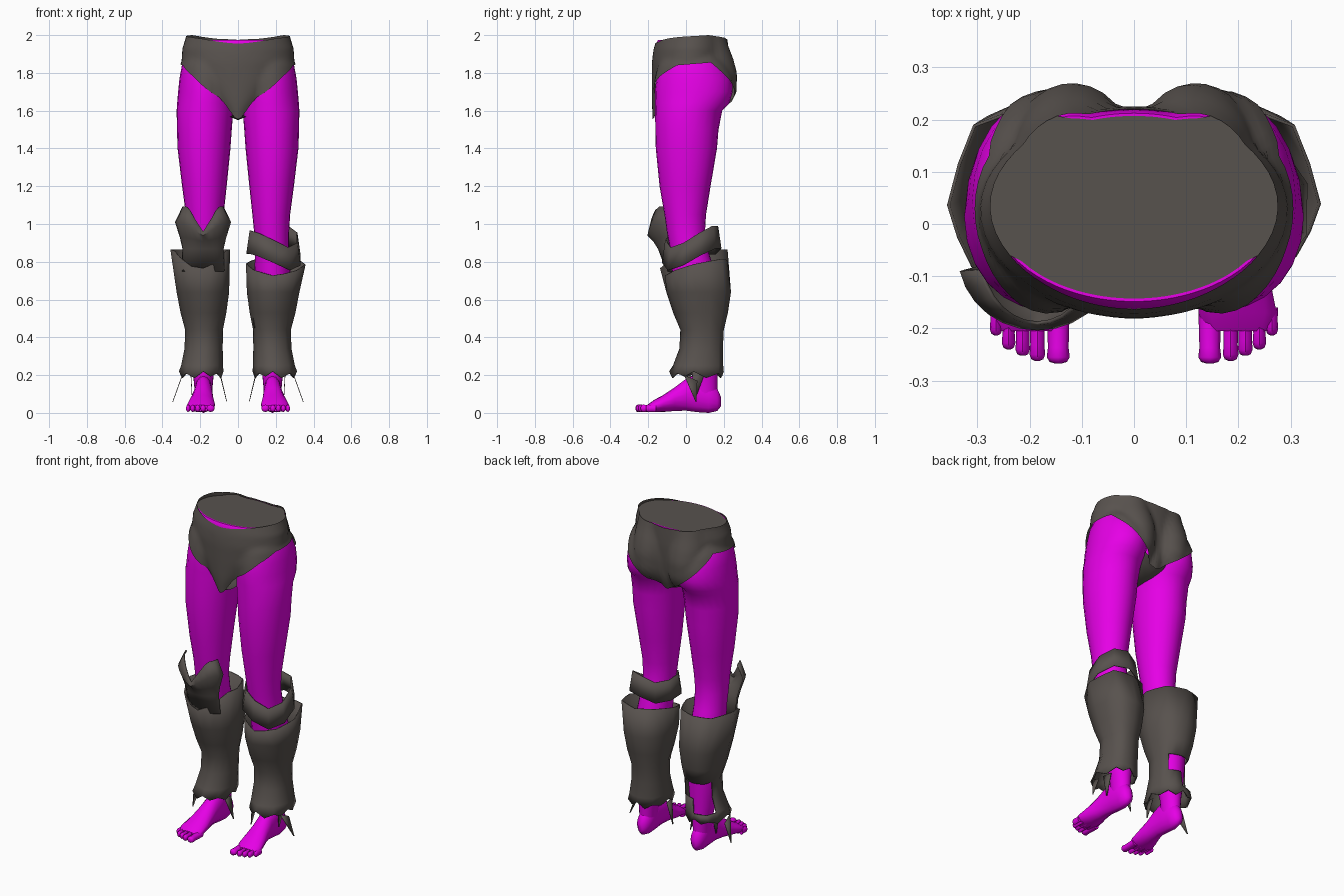
import bpy, bmesh, math
from mathutils import Vector

if "Cube" in bpy.data.objects:
    bpy.data.objects.remove(bpy.data.objects["Cube"])


def material(name, rgb):
    m = bpy.data.materials.new(name)
    m.diffuse_color = (*rgb, 1)
    m.use_nodes = True
    m.node_tree.nodes["Principled BSDF"].inputs["Base Color"].default_value = m.diffuse_color
    return m


SKIN = material("magenta_skin", (0.79, 0.0, 0.79))
DARK = material("dark_leather", (0.097, 0.084, 0.076))


def lerp_table(table, t):
    """Linear look-up in rows of (key, values...), keys ascending."""
    if t <= table[0][0]:
        return table[0][1:]
    for a, b in zip(table, table[1:]):
        if t <= b[0]:
            k = (t - a[0]) / (b[0] - a[0])
            return [p + (q - p) * k for p, q in zip(a[1:], b[1:])]
    return table[-1][1:]


def loft(name, rings, mat, closed=True, caps=(False, False), skip=None, angle=50, thick=0):
    """Skin a list of equally long point rings."""
    bm = bmesh.new()
    vs = [[bm.verts.new(p) for p in r] for r in rings]
    n = len(rings[0])
    for i in range(len(rings) - 1):
        for j in range(n if closed else n - 1):
            if skip and skip(i, j):
                continue
            k = (j + 1) % n
            bm.faces.new((vs[i][j], vs[i][k], vs[i + 1][k], vs[i + 1][j]))
    for use, ring in zip(caps, (vs[0], vs[-1])):
        if use:
            bm.faces.new(ring)
    bmesh.ops.recalc_face_normals(bm, faces=bm.faces)
    me = bpy.data.meshes.new(name)
    bm.to_mesh(me)
    bm.free()
    ob = bpy.data.objects.new(name, me)
    bpy.context.collection.objects.link(ob)
    me.materials.append(mat)
    if thick:
        mod = ob.modifiers.new("thickness", 'SOLIDIFY')
        mod.thickness = thick
        mod.offset = 0
    bpy.ops.object.select_all(action='DESELECT')
    bpy.context.view_layer.objects.active = ob
    ob.select_set(True)
    bpy.ops.object.shade_smooth_by_angle(angle=math.radians(angle))
    return ob


def turn(n):
    return [2 * math.pi * i / n for i in range(n)]


# z, centre x, centre y, radius x, radius y
LEG = [(.10, .183, .10, .045, .065), (.20, .183, .10, .054, .067), (.28, .183, .095, .072, .075),
       (.42, .183, .087, .086, .092), (.65, .185, .06, .10, .125), (.85, .18, .02, .09, .10),
       (.95, .178, 0, .092, .10), (1.05, .176, -.004, .10, .11), (1.2, .178, -.005, .118, .135),
       (1.4, .18, .002, .14, .162), (1.5, .178, .005, .145, .167), (1.6, .175, .014, .15, .178),
       (1.64, .172, .033, .15, .197), (1.7, .167, .041, .15, .206), (1.77, .16, .043, .15, .2),
       (1.84, .153, .037, .144, .177), (1.9, .145, .03, .125, .14)]
# z, centre y, radius x, radius y
PELVIS = [(1.56, 0, .05, .165), (1.65, .015, .15, .185), (1.75, .02, .25, .19),
          (1.86, .023, .288, .192), (1.93, .026, .283, .186), (1.99, .034, .264, .174)]
BUTTOCK = [(1.58, .06, .09, .10), (1.64, .1, .108, .13), (1.7, .115, .115, .143), (1.8, .115, .118, .145),
           (1.87, .105, .115, .137), (1.94, .085, .11, .13), (1.99, .08, .105, .12)]
# y, centre x, half width, bottom z, top z
FOOT = [(-.205, .2, .062, .008, .042), (-.17, .198, .075, .004, .068), (-.12, .193, .07, .005, .095),
        (-.06, .188, .058, .01, .135), (0, .184, .05, .012, .18), (.06, .183, .046, .004, .205),
        (.12, .183, .046, 0, .18), (.165, .183, .036, .01, .13), (.185, .183, .015, .035, .085)]
# x, radius, tip y
TOES = [(.145, .022, -.267), (.185, .015, -.262), (.213, .014, -.252), (.24, .013, -.24), (.264, .012, -.213)]

for s, side in ((1, "right"), (-1, "left")):
    # leg
    loft(side + "_leg", [[(s * (cx + rx * math.sin(a)), cy - ry * math.cos(a), z) for a in turn(24)]
                         for z, cx, cy, rx, ry in LEG], SKIN)
    # foot with five toes
    loft(side + "_foot", [[(s * (cx + w * math.sin(a)), y, (lo + hi) / 2 + (hi - lo) / 2 * math.cos(a))
                           for a in turn(16)] for y, cx, w, lo, hi in FOOT], SKIN, caps=(True, True))
    for i, (x, r, tip) in enumerate(TOES):
        rows = [(-.16, 1), (tip + .03, .9), (tip + .012, 1), (tip + .003, .75), (tip, .3)]
        loft(f"{side}_toe_{i + 1}", [[(s * (x + r * k * math.sin(a)), y, .024 + .02 * k * math.cos(a))
                                      for a in turn(8)] for y, k in rows], SKIN, caps=(True, True))


def body_radius(a, z):
    """Outermost hit of a ray from the hip axis with pelvis, buttocks and thighs."""
    dx, dy = math.sin(a), -math.cos(a)
    py, prx, pry = lerp_table(PELVIS, z)
    by, brx, bry = lerp_table(BUTTOCK, z)
    lx, ly, lrx, lry = lerp_table(LEG, z)
    best = .02
    shapes = [(0, py, prx, pry), (.115, by, brx, bry), (-.115, by, brx, bry)]
    if z < 1.93:
        shapes += [(lx, ly, lrx, lry), (-lx, ly, lrx, lry)]
    for cx, cy, rx, ry in shapes:
        ox, oy = -cx / rx, (.03 - cy) / ry
        ux, uy = dx / rx, dy / ry
        A, B, C = ux * ux + uy * uy, ox * ux + oy * uy, ox * ox + oy * oy - 1
        D = B * B - A * C
        if D >= 0:
            best = max(best, (-B + math.sqrt(D)) / A)
    return best


def hip_point(a, z, off):
    r = body_radius(a, z) + off
    return (r * math.sin(a), .03 - r * math.cos(a), z)


# hips under the briefs, showing as a thin rim round the flat waist lid
loft("hips", [[hip_point(a, z, k) for a in turn(72)] for z, k in
              ((1.72, -.015), (1.85, -.012), (1.93, -.003), (1.95, .009), (1.974, .003), (1.973, -.025))], SKIN)
lid = []
for a in turn(72):
    c = math.cos(a)
    lid.append(hip_point(a, 1.976, -.002 if c > .35 or c < -.8 else .009))
loft("waist_lid", [lid, [(x * .9, .03 + (y - .03) * .9, z) for x, y, z in lid]], DARK, caps=(False, True))

# briefs: angle from the front in degrees against lower and upper edge heights
EDGE = [(0, 1.555, 1.955), (6, 1.565, 1.956), (19, 1.63, 1.96), (34, 1.69, 1.967), (54, 1.78, 1.98),
        (75, 1.84, 1.99), (110, 1.855, 2.0), (130, 1.765, 1.99), (150, 1.665, 1.98), (165, 1.605, 1.978),
        (180, 1.585, 1.975)]
ROWS = 12
briefs = [[] for _ in range(ROWS + 1)]
for a in turn(72):
    deg = math.degrees(a)
    lo, hi = lerp_table(EDGE, min(deg, 360 - deg))
    for i in range(ROWS + 1):
        briefs[i].append(hip_point(a, hi + (lo - hi) * i / ROWS, .011))
loft("briefs", briefs, DARK, angle=75)
# crotch strip joining front to back
loft("briefs_crotch", [[(x, y, z + abs(x) * .4) for x in (-w, 0, w)] for y, z, w in
     ((-.172, 1.575, .022), (-.12, 1.552, .04), (0, 1.55, .05), (.1, 1.56, .06), (.16, 1.585, .075),
      (.2, 1.62, .09))], DARK, closed=False, angle=75)

# shin guards: eight-cornered section with a front ridge, split once per side
CORNERS = [(-.1, -1), (.7, -.72), (1, -.1), (.68, .82), (0, 1), (-.7, .75), (-1, 0), (-.75, -.68)]
SECTION = []
for p, q in zip(CORNERS, CORNERS[1:] + CORNERS[:1]):
    SECTION += [p, ((p[0] + q[0]) / 2 * 1.03, (p[1] + q[1]) / 2 * 1.03)]
GUARD = [(.765, .2, .055, .155, .162), (.64, .186, .067, .136, .168), (.53, .183, .077, .118, .142),
         (.44, .18, .085, .097, .112), (.34, .182, .08, .098, .112), (.25, .19, .064, .108, .13),
         (.205, .195, .055, .115, .142)]


def guard(name, s, skip=None):
    rings = []
    for i, (z, cx, cy, rx, ry) in enumerate(GUARD):
        ring = []
        for j, (u, v) in enumerate(SECTION):
            h, depth = z, ry
            if i == 0:  # sloping or winged top rim
                h += .04 * v + .025 * abs(u) if s > 0 else .1 * min(1, 1.2 * u * u + (v > .3))
                depth = ry * 1.17 if s < 0 and v < 0 else ry
            if i == len(GUARD) - 1:  # torn lower hem
                h += (.014, -.012, .004, -.02)[j * 3 % 4]
            ring.append((s * (cx + rx * u), cy + depth * v, h))
        rings.append(ring)
    loft(name, rings, DARK, skip=skip, angle=48, thick=.006)


guard("right_shin_guard", 1)
guard("left_shin_guard", -1, lambda i, j: i == 3 and 5 <= j <= 9 or i == 4 and 5 <= j <= 7)

# slanted angular strap round the right knee
STRAP = [(0, .855), (36, .815), (60, .82), (90, .87), (135, .93), (180, .93), (225, .89), (270, .91),
         (315, .90), (360, .855)]
loft("knee_strap", [[((.188 + (.138 + f) * math.sin(a)), .03 - (.145 + f) * math.cos(a),
                      lerp_table(STRAP, math.degrees(a))[0] + d) for a in turn(10)]
                    for d, f in ((-.06, .01), (.06, -.008))], DARK, angle=25, thick=.006)

# flared knee pad with a notch, tucked into the left guard: z, radius x, front y
PAD = [(1.09, .108, -.19), (1.01, .148, -.2), (.93, .122, -.17), (.87, .108, -.145), (.75, .115, -.1)]
pad = []
for i, (z, rx, fy) in enumerate(PAD):
    row = []
    for k in range(-6, 7):
        a = math.radians(k * 13)
        cut = max(0, 1 - abs(k) / 3.5)
        h = z - cut * (.13, .07, .02, 0, 0)[i]
        row.append((-.185 + rx * math.sin(a), -.06 + (fy + .06) * math.cos(a), h))
    pad.append(row)
loft("left_knee_pad", pad, DARK, closed=False, angle=50, thick=.008)

# loose torn shards hanging around the ankles and the calf
SHARDS = [((.295, -.01, .2), (.305, .06, .17), (.345, .05, .06)),
          ((.095, 0, .2), (.09, .06, .19), (.06, .04, .06)),
          ((.25, .03, .22), (.25, .1, .21), (.243, .05, .09))]
for s, side in ((1, "right"), (-1, "left")):
    for i, tri in enumerate(SHARDS):
        a, b, c = [Vector((s * x, y, z)) for x, y, z in tri]
        loft(f"{side}_ankle_shard_{i + 1}", [[a, b], [c, c + (b - a) * .08]], DARK, closed=False, thick=.003)
loft("calf_shard", [[(.075, .02, .58), (.07, .1, .56)], [(.085, .03, .46), (.088, .035, .45)]],
     DARK, closed=False, thick=.004)
